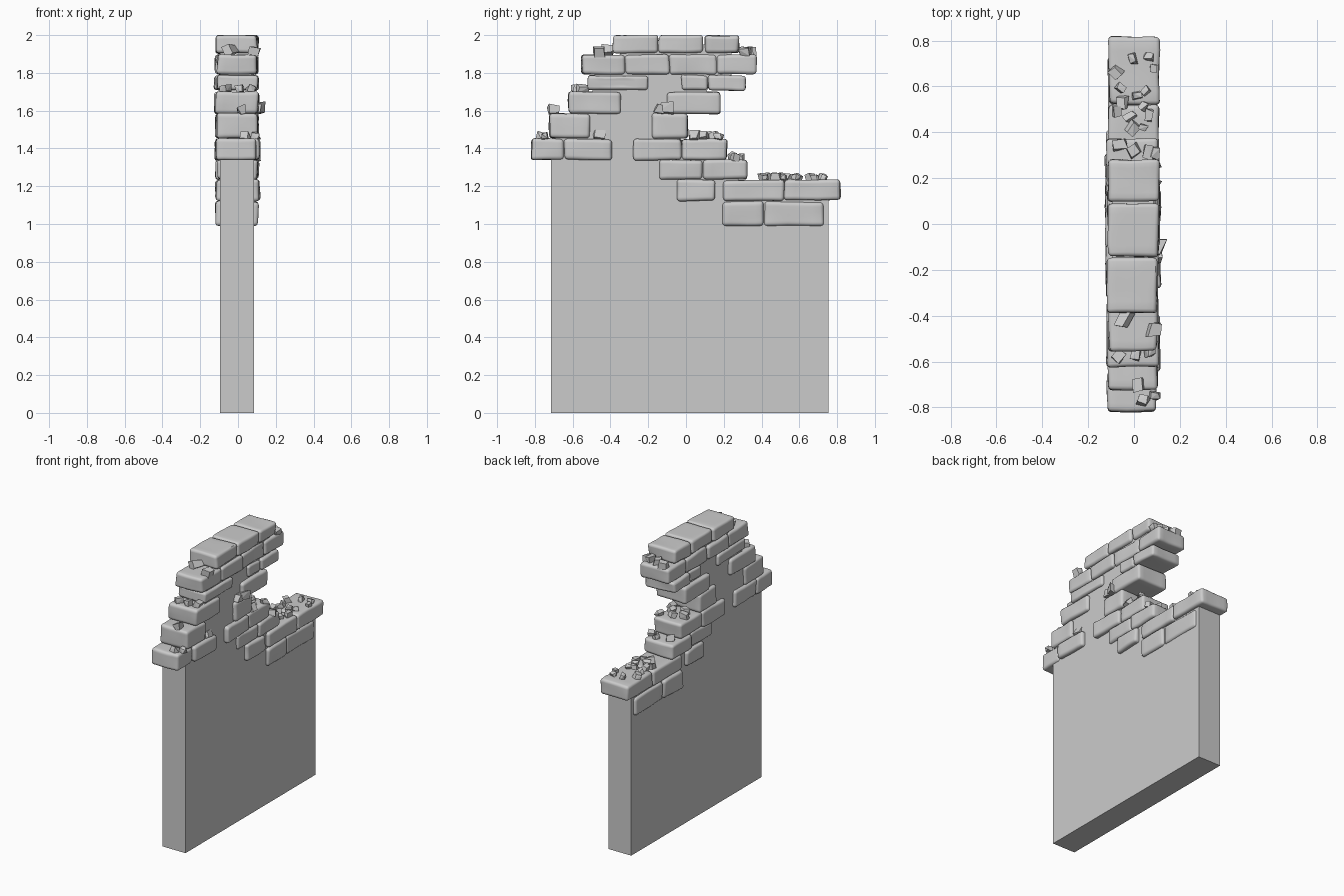
import bpy, bmesh, random, math
from mathutils import Vector, noise, Matrix

if "Cube" in bpy.data.objects:
    bpy.data.objects.remove(bpy.data.objects["Cube"])

random.seed(7)
CX = -0.005


def finish(bm, name, smooth=False):
    bmesh.ops.recalc_face_normals(bm, faces=bm.faces)
    me = bpy.data.meshes.new(name)
    bm.to_mesh(me)
    bm.free()
    ob = bpy.data.objects.new(name, me)
    bpy.context.collection.objects.link(ob)
    if smooth:
        me.shade_smooth()
        me.set_sharp_from_angle(angle=math.radians(40))
    return ob


# Flat wall core, broken outline hidden inside the stones
outline = [(-.715, 0), (.755, 0), (.755, 1.19), (.29, 1.19), (.26, 1.29), (.15, 1.3),
           (.14, 1.41), (-.03, 1.42), (-.04, 1.62), (.1, 1.64), (.12, 1.75), (.24, 1.77),
           (.24, 1.95), (-.34, 1.95), (-.36, 1.85), (-.48, 1.83), (-.5, 1.66),
           (-.57, 1.63), (-.58, 1.54), (-.67, 1.5), (-.715, 1.4)]
bm = bmesh.new()
face = bm.faces.new([bm.verts.new((-.095, y, z)) for y, z in outline])
ext = bmesh.ops.extrude_face_region(bm, geom=[face])
bmesh.ops.translate(bm, vec=(.18, 0, 0),
                    verts=[v for v in ext["geom"] if isinstance(v, bmesh.types.BMVert)])
finish(bm, "wall_core")


# Worn, rounded stone running through the wall thickness
def stone(name, y0, y1, z0, z1):
    bm = bmesh.new()
    bmesh.ops.create_cube(bm, size=1)
    half = .114 + random.uniform(-.005, .008)
    size = Vector((half * 2, y1 - y0, z1 - z0))
    centre = Vector((CX + random.uniform(-.004, .004), (y0 + y1) / 2, (z0 + z1) / 2))
    for v in bm.verts:
        v.co = Vector([c * s for c, s in zip(v.co, size)])
        v.co -= Vector([math.copysign(random.uniform(0, .008), c) for c in v.co])
    bmesh.ops.subdivide_edges(bm, edges=bm.edges[:], cuts=4, use_grid_fill=True)
    bm.normal_update()
    sharp = [e for e in bm.edges if e.calc_face_angle(0) > .6]
    bmesh.ops.bevel(bm, geom=sharp, offset=.017, segments=3, profile=.5,
                    affect='EDGES', clamp_overlap=True)
    for v in bm.verts:
        v.co += centre
        n = noise.noise_vector(v.co * 9) * .006
        v.co += Vector((n.x, n.y, n.z * .6))
        v.co.z = min(v.co.z, 2)
    finish(bm, name, True)


# Courses: (bottom, top, [(y start, y end), ...])
courses = [
    (1.90, 2.003, [(-.39, -.145), (-.145, .095), (.095, .285)]),
    (1.79, 1.90, [(-.557, -.32), (-.325, -.085), (-.09, .165), (.155, .375)]),
    (1.705, 1.79, [(-.525, -.20), (-.025, .12), (.115, .317)]),
    (1.58, 1.705, [(-.625, -.34), (-.108, .187)]),
    (1.452, 1.588, [(-.728, -.505), (-.187, .015)]),
    (1.335, 1.455, [(-.823, -.64), (-.645, -.392), (-.282, -.02), (-.027, .222)]),
    (1.233, 1.342, [(-.147, .095), (.09, .325)]),
    (1.12, 1.237, [(-.052, .157), (.195, .525), (.517, .822)]),
    (.988, 1.123, [(.19, .412), (.41, .732)]),
]
for r, (z0, z1, spans) in enumerate(courses):
    for i, (y0, y1) in enumerate(spans):
        stone(f"stone_{r + 1}_{i + 1}", y0, y1, z0, z1)


# Angular rubble chips lying on the ledges
def rubble(name, ledge, spots, r=.03):
    bm = bmesh.new()
    for x, y in spots:
        rot = Matrix.Rotation(random.uniform(0, 6.3), 3, 'Z') @ Matrix.Rotation(random.uniform(-.5, .5), 3, 'X')
        s = r * random.uniform(.8, 1.15)
        pts = []
        for sx in (-1, 1):
            for sy in (-1, 1):
                for sz in (-1, 1):
                    p = Vector((sx * random.uniform(.45, .95), sy * random.uniform(.35, .75),
                                sz * random.uniform(.4, .75))) * s
                    pts.append(bm.verts.new(rot @ p + Vector((x, y, ledge + s * .35))))
        hull = bmesh.ops.convex_hull(bm, input=pts)
        bmesh.ops.delete(bm, geom=[g for g in hull["geom_interior"]
                                   if isinstance(g, bmesh.types.BMVert)], context='VERTS')
    bmesh.ops.dissolve_limit(bm, angle_limit=.2, verts=bm.verts, edges=bm.edges)
    finish(bm, name)


rubble("rubble_low_ledge", 1.237, [
    (.065, .73), (.083, .68), (-.005, .72), (-.075, .66), (-.06, .59), (.05, .58), (.013, .56),
    (-.05, .53), (-.075, .49), (-.017, .47), (.04, .515), (.065, .476), (.04, .42), (-.005, .42)])
rubble("rubble_step", 1.342, [(.09, .26), (.03, .29), (-.05, .25)], .036)
rubble("rubble_gap", 1.455, [(.08, .04), (.05, .09), (-.03, .06), (.09, .17), (0, .15), (-.07, .12)], .036)
rubble("rubble_gap_top", 1.595, [(.09, -.14), (.105, -.1)], .046)
rubble("rubble_top_right", 1.9, [(-.065, .345), (0, .32), (.06, .31), (.09, .31)], .036)
rubble("rubble_top_left", 1.9, [(-.045, -.415), (.085, -.46)], .044)
rubble("rubble_left_upper", 1.705, [(-.065, -.575), (.01, -.57), (.07, -.55)], .034)
rubble("rubble_left_mid", 1.588, [(.02, -.70)], .036)
rubble("rubble_left_low", 1.455, [(.09, -.745), (.04, -.77), (.08, -.46), (.02, -.47)], .036)
